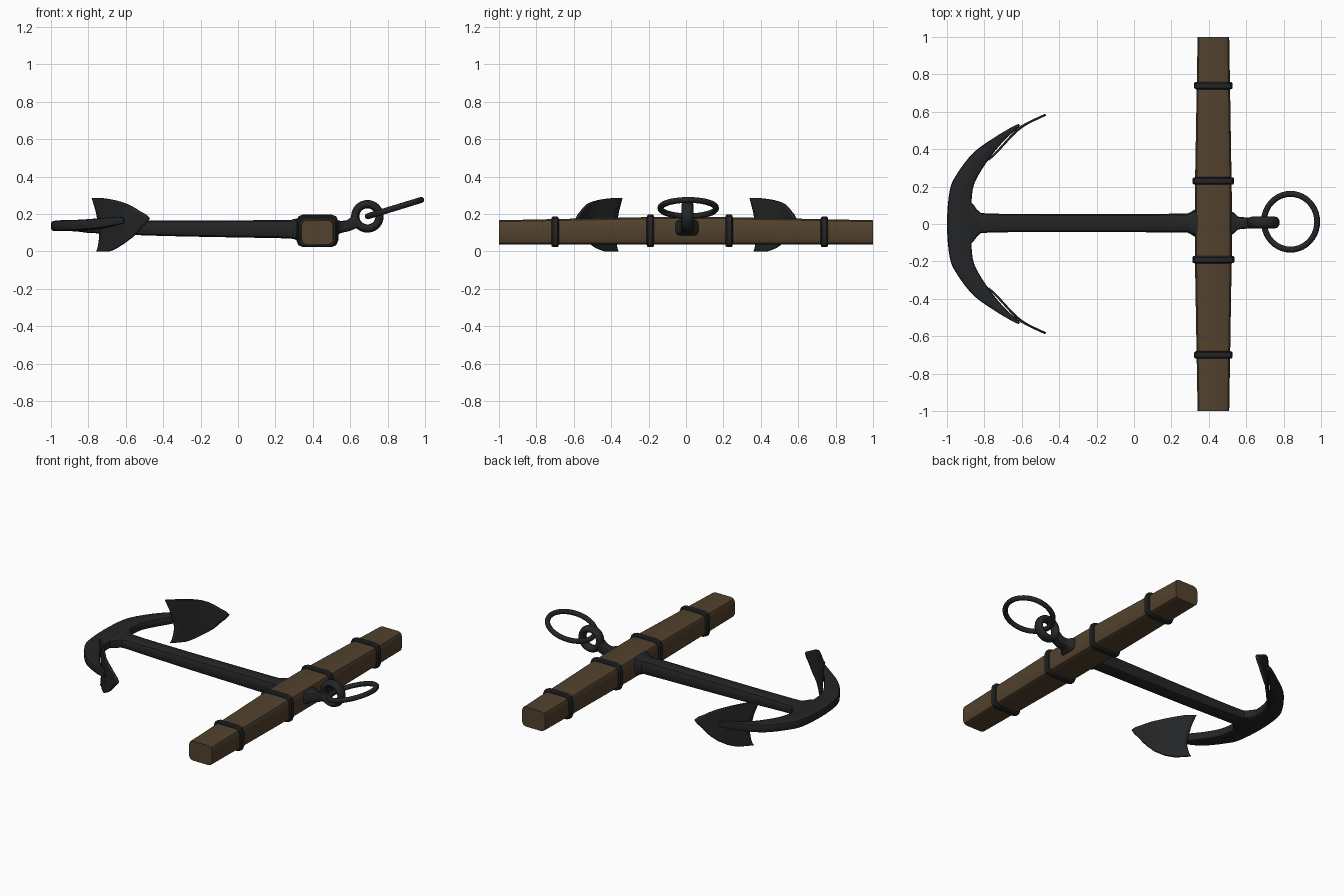
import bpy, bmesh, math
from mathutils import Vector

if "Cube" in bpy.data.objects:
    bpy.data.objects.remove(bpy.data.objects["Cube"])


def material(name, rgb):
    m = bpy.data.materials.new(name)
    m.use_nodes = True
    m.diffuse_color = (*rgb, 1)
    bsdf = m.node_tree.nodes["Principled BSDF"]
    bsdf.inputs["Base Color"].default_value = (*rgb, 1)
    bsdf.inputs["Roughness"].default_value = 0.7
    return m


IRON = material("dark iron", (0.017, 0.018, 0.019))
WOOD = material("brown wood", (0.085, 0.054, 0.027))


def finish(ob, mat, angle=35):
    ob.data.materials.append(mat)
    bpy.ops.object.select_all(action='DESELECT')
    ob.select_set(True)
    bpy.context.view_layer.objects.active = ob
    bpy.ops.object.shade_smooth_by_angle(angle=math.radians(angle))


def add_mesh(name, bm):
    bmesh.ops.recalc_face_normals(bm, faces=bm.faces[:])
    me = bpy.data.meshes.new(name)
    bm.to_mesh(me)
    bm.free()
    ob = bpy.data.objects.new(name, me)
    bpy.context.collection.objects.link(ob)
    return ob


def spline(keys, steps):
    """Catmull-Rom interpolation of section tuples."""
    out = []
    for i in range(len(keys) - 1):
        quad = [keys[min(max(j, 0), len(keys) - 1)] for j in range(i - 1, i + 3)]
        for s in range(steps):
            t = s / steps
            out.append([0.5 * (2 * b + (c - a) * t + (2 * a - 5 * b + 4 * c - d) * t * t
                               + (3 * b - a - 3 * c + d) * t ** 3)
                        for a, b, c, d in zip(*quad)])
    return out + [list(keys[-1])]


def loft(name, sections, mat, corner=0.3):
    """Sections: two side points (x, y, x, y), then low and high z; corners rounded."""
    bm = bmesh.new()
    rings = []
    for x1, y1, x2, y2, lo, hi in sections:
        mid = Vector(((x1 + x2) / 2, (y1 + y2) / 2, (lo + hi) / 2))
        side, up = Vector((x2 - x1, y2 - y1, 0)) / 2, Vector((0, 0, (hi - lo) / 2))
        r = corner * min(side.length, up.length)
        ring = []
        for q, (sx, sz) in enumerate(((1, 1), (-1, 1), (-1, -1), (1, -1))):
            for k in range(3):
                a = math.radians(90 * q + 45 * k)
                u = side.normalized() * (sx * (side.length - r) + r * math.cos(a))
                v = up.normalized() * (sz * (up.length - r) + r * math.sin(a))
                ring.append(bm.verts.new(mid + u + v))
        rings.append(ring)
    for a, b in zip(rings, rings[1:]):
        for i in range(len(a)):
            j = (i + 1) % len(a)
            bm.faces.new((a[i], a[j], b[j], b[i]))
    bm.faces.new(rings[0])
    bm.faces.new(rings[-1])
    ob = add_mesh(name, bm)
    finish(ob, mat)
    return ob


# Wooden stock, thicker in the middle
def stock_section(y, grow=0):
    t = min(max((abs(y) - 0.15) / 0.85, 0), 1)
    return (0.325 + 0.015 * t - grow, y, 0.523 - 0.014 * t + grow, y,
            0.037 - grow, 0.185 - 0.018 * t + grow)


loft("wooden_stock", [stock_section(i / 20) for i in range(-20, 21)], WOOD, 0.4)

# Iron bands round the stock
for name, y in (("outer_left", -0.70), ("inner_left", -0.19),
                ("inner_right", 0.23), ("outer_right", 0.74)):
    sections = []
    for dy, grow in ((-0.02, 0), (-0.019, 0.008), (-0.012, 0.014),
                     (0.012, 0.014), (0.019, 0.008), (0.02, 0)):
        s = list(stock_section(y, grow))
        s[1] = s[3] = y + dy
        sections.append(s)
    loft(name + "_band", sections, IRON, 0.42)


# Shank with flared ends, then the neck beyond the stock
def bar(name, stations, corner):
    keys = [(x, 0.005 - w, x, 0.005 + w, lo, hi) for x, w, lo, hi in stations]
    loft(name, spline(keys, 4), IRON, corner)


bar("shank", ((-0.92, 0.13, 0.11, 0.163), (-0.865, 0.105, 0.107, 0.163),
              (-0.83, 0.064, 0.103, 0.163), (-0.77, 0.051, 0.098, 0.164),
              (-0.4, 0.048, 0.083, 0.165), (0.22, 0.05, 0.071, 0.168),
              (0.29, 0.054, 0.068, 0.172), (0.32, 0.07, 0.058, 0.178),
              (0.36, 0.08, 0.055, 0.18)), 0.55)
bar("neck", ((0.5, 0.07, 0.08, 0.17), (0.53, 0.058, 0.088, 0.167),
             (0.555, 0.036, 0.1, 0.164), (0.59, 0.031, 0.108, 0.172),
             (0.635, 0.028, 0.125, 0.215)), 0.5)

# Curved arms: inner edge point, outer edge point, low and high z
half = [(-0.865, 0.0, -1.0, 0.0, 0.11, 0.163),
        (-0.868, 0.13, -0.985, 0.18, 0.11, 0.165),
        (-0.848, 0.23, -0.945, 0.27, 0.112, 0.168),
        (-0.77, 0.355, -0.86, 0.38, 0.115, 0.17),
        (-0.7, 0.44, -0.75, 0.46, 0.125, 0.178),
        (-0.635, 0.502, -0.65, 0.52, 0.143, 0.185),
        (-0.61, 0.525, -0.615, 0.535, 0.152, 0.18)]
other = [(a, -b, c, -d, lo, hi) for a, b, c, d, lo, hi in half[:0:-1]]
loft("curved_arms", spline(other + half, 4), IRON, 0.5)

# Flukes: rows of height, back edge and front edge, bent to follow the arm
ROWS = spline([(0.001, -0.755, -0.69), (0.02, -0.747, -0.645), (0.08, -0.738, -0.56),
               (0.13, -0.74, -0.515), (0.178, -0.75, -0.473), (0.215, -0.757, -0.525),
               (0.25, -0.768, -0.585), (0.275, -0.775, -0.66), (0.286, -0.78, -0.73)], 2)
BEND = spline([(-0.79, 0.335), (-0.74, 0.378), (-0.66, 0.465), (-0.6, 0.522), (-0.465, 0.588)], 5)


def bend(x):
    for (xa, ya), (xb, yb) in zip(BEND, BEND[1:]):
        if x <= xb:
            return ya + (yb - ya) * (x - xa) / (xb - xa)
    return BEND[-1][1]


for name, sign in (("back_fluke", 1), ("front_fluke", -1)):
    bm = bmesh.new()
    grid = []
    for z, back, front in ROWS:
        xs = [back + (front - back) * i / 10 for i in range(11)]
        grid.append([bm.verts.new((x, sign * bend(x), z)) for x in xs])
    for a, b in zip(grid, grid[1:]):
        for i in range(10):
            bm.faces.new((a[i], a[i + 1], b[i + 1], b[i]))
    fluke = add_mesh(name, bm)
    finish(fluke, IRON)
    mod = fluke.modifiers.new("thickness", 'SOLIDIFY')
    mod.thickness = 0.012
    mod.offset = 0


# Eye at the end of the shank, and the loose ring through it
def torus(name, loc, rot, major, minor, flat=1):
    bpy.ops.mesh.primitive_torus_add(location=loc, rotation=rot, major_radius=major,
                                     minor_radius=minor, major_segments=40, minor_segments=12)
    ob = bpy.context.object
    ob.name = name
    ob.scale.z = flat
    finish(ob, IRON, 60)


torus("shank_eye", (0.692, 0.008, 0.188), (math.pi / 2, 0, 0), 0.065, 0.022, 1.4)
torus("loose_ring", (0.837, 0.012, 0.232), (0, math.radians(-17), 0), 0.149, 0.016)
